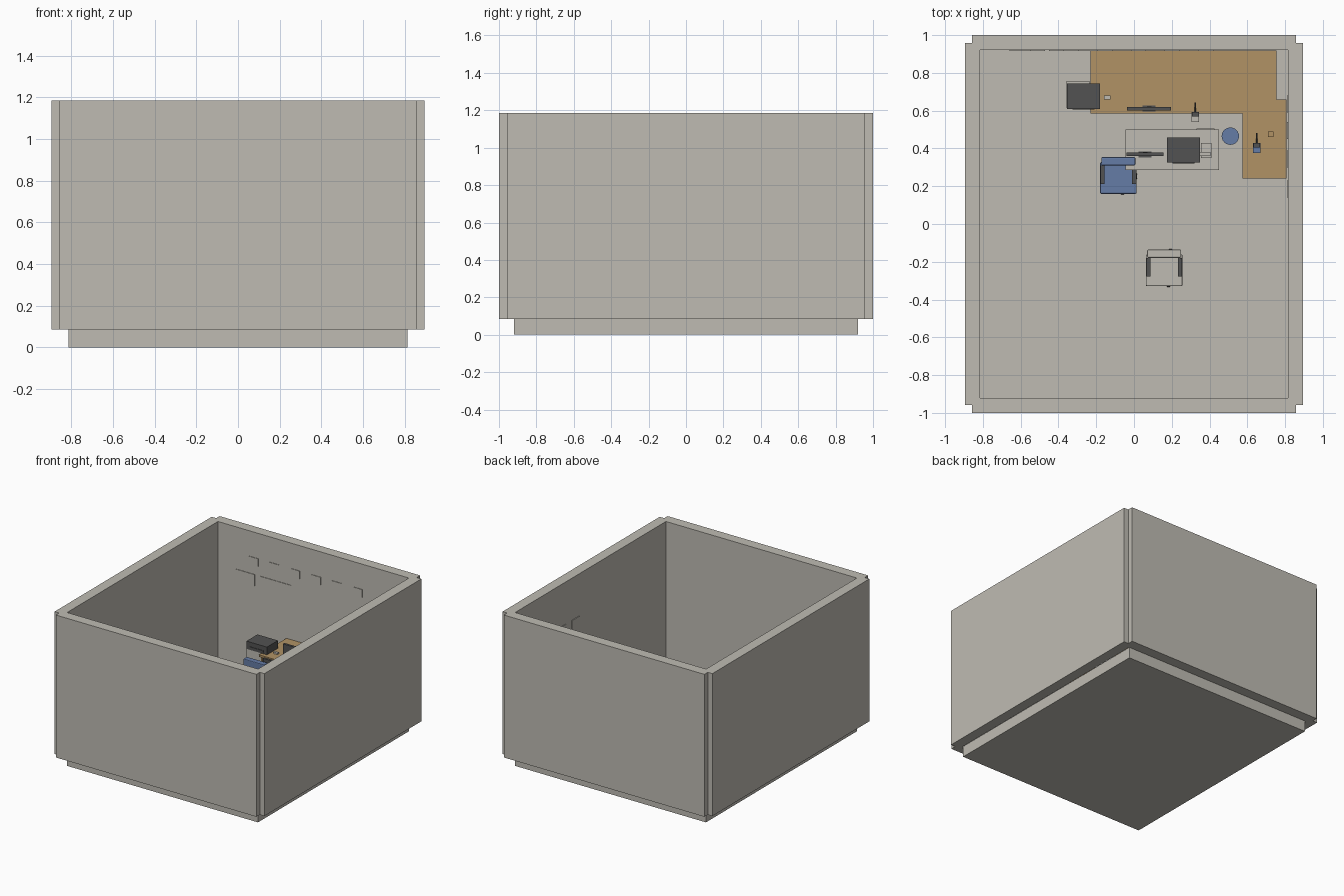
import bpy, bmesh, math
from mathutils import Matrix, Vector

if "Cube" in bpy.data.objects:
    bpy.data.objects.remove(bpy.data.objects["Cube"])


def material(name, rgb):
    m = bpy.data.materials.new(name)
    m.diffuse_color = (*rgb, 1)
    m.use_nodes = True
    m.node_tree.nodes["Principled BSDF"].inputs["Base Color"].default_value = m.diffuse_color
    return m


STONE = material("warm_grey", (0.52, 0.50, 0.45))
WOOD = material("wood_brown", (0.44, 0.29, 0.13))
BLUE = material("muted_blue", (0.13, 0.20, 0.38))
DARK = material("charcoal", (0.085, 0.085, 0.085))


def finish(name, bm, mat, bevel=0):
    mesh = bpy.data.meshes.new(name)
    bmesh.ops.recalc_face_normals(bm, faces=bm.faces)
    bm.to_mesh(mesh)
    bm.free()
    mesh.materials.append(mat)
    ob = bpy.data.objects.new(name, mesh)
    bpy.context.collection.objects.link(ob)
    if bevel:
        mod = ob.modifiers.new("soft_edges", 'BEVEL')
        mod.width = bevel
        mod.segments = 2
    return ob


def box(name, x, y, z, mat, bevel=0):
    """Box given by its (min, max) range on each axis."""
    bm = bmesh.new()
    size = [r[1] - r[0] for r in (x, y, z)]
    mid = [(r[0] + r[1]) / 2 for r in (x, y, z)]
    bmesh.ops.create_cube(bm, size=1, matrix=Matrix.Translation(mid) @ Matrix.Diagonal((*size, 1)))
    return finish(name, bm, mat, bevel)


def rod(name, a, b, r, mat, r2=None, sides=16):
    """Cylinder or cone from point a to point b."""
    a, b = Vector(a), Vector(b)
    d = b - a
    bm = bmesh.new()
    m = Matrix.Translation((a + b) / 2) @ d.to_track_quat('Z', 'Y').to_matrix().to_4x4()
    bmesh.ops.create_cone(bm, cap_ends=True, segments=sides, radius1=r,
                          radius2=r if r2 is None else r2, depth=d.length, matrix=m)
    ob = finish(name, bm, mat)
    for p in ob.data.polygons:
        p.use_smooth = len(p.vertices) == 4
    return ob


def slab(name, outline, z0, z1, mat):
    """Flat plate extruded from a plan outline."""
    bm = bmesh.new()
    face = bm.faces.new([bm.verts.new((x, y, z0)) for x, y in outline])
    top = bmesh.ops.extrude_face_region(bm, geom=[face])
    bmesh.ops.translate(bm, vec=(0, 0, z1 - z0),
                        verts=[v for v in top['geom'] if isinstance(v, bmesh.types.BMVert)])
    return finish(name, bm, mat)


FLOOR, WALL_TOP, DESK = 0.085, 1.185, 0.44

# Room shell
box("floor_slab", (-0.815, 0.815), (-0.92, 0.92), (0, FLOOR), STONE)
for name, s in (("left", -1), ("right", 1)):
    box(name + "_wall", sorted((s * 0.816, s * 0.896)), (-0.958, 0.958), (FLOOR, WALL_TOP), STONE)
for name, s in (("front", -1), ("back", 1)):
    box(name + "_wall", (-0.857, 0.857), sorted((s * 0.92, s * 1.0)), (FLOOR, WALL_TOP), STONE)

# Picture plates on the back wall and the right wall
for i in range(6):
    x = -0.47 + 0.178 * i
    box("small_picture", (x - 0.08, x), (0.916, 0.921), (0.93, 0.99), STONE)
for x0, x1 in ((-0.66, -0.5), (-0.45, -0.19)):
    box("wide_picture", (x0, x1), (0.916, 0.921), (0.77, 0.86), STONE)
for y in (0.14, 0.30, 0.45, 0.59):
    box("side_picture", (0.811, 0.817), (y, y + 0.09), (0.76, 0.86), STONE)

# Corner desk in wood
slab("corner_desk_top", [(-0.23, 0.585), (0.575, 0.585), (0.575, 0.24), (0.808, 0.24),
                         (0.808, 0.66), (0.755, 0.66), (0.755, 0.919), (-0.23, 0.919)],
     DESK - 0.016, DESK, WOOD)
UNDER = (FLOOR, DESK - 0.016)
box("corner_desk_left_panel", (-0.225, -0.21), (0.60, 0.915), UNDER, WOOD)
box("corner_desk_end_panel", (0.585, 0.80), (0.25, 0.265), UNDER, WOOD)
box("corner_desk_back_panel", (-0.21, 0.75), (0.89, 0.905), (0.2, DESK - 0.016), WOOD)
box("corner_desk_side_panel", (0.785, 0.80), (0.265, 0.65), (0.2, DESK - 0.016), WOOD)
box("corner_desk_drawers", (0.60, 0.74), (0.66, 0.88), UNDER, WOOD)

# Second desk in grey
box("plain_desk_top", (-0.045, 0.45), (0.285, 0.50), (DESK - 0.035, DESK - 0.02), STONE)
for x in (-0.035, 0.425):
    box("plain_desk_leg_panel", (x, x + 0.015), (0.295, 0.49), (FLOOR, DESK - 0.035), STONE)
box("plain_desk_back_panel", (-0.02, 0.425), (0.47, 0.48), (0.2, DESK - 0.035), STONE)
box("plain_desk_drawers", (0.33, 0.425), (0.30, 0.505), (0.2, DESK - 0.035), STONE)
for z in (0.25, 0.33):
    box("drawer_handle", (0.36, 0.40), (0.292, 0.30), (z, z + 0.008), DARK)


# Printers: body, paper tray and slot
def printer(x, y, z):
    box("printer_body", (x, x + 0.175), (y, y + 0.134), (z, z + 0.06), DARK)
    box("printer_tray", (x + 0.03, x + 0.145), (y - 0.004, y), (z + 0.01, z + 0.025), DARK)


box("printer_cabinet", (-0.358, -0.235), (0.615, 0.756), (FLOOR, DESK + 0.002), STONE)
printer(-0.355, 0.61, DESK + 0.003)
printer(0.175, 0.325, DESK - 0.02)


# Monitors with stand and keyboard
def monitor(x0, x1, y, z):
    c = (x0 + x1) / 2
    box("monitor_screen", (x0, x1), (y - 0.009, y + 0.009), (z + 0.03, z + 0.13), DARK)
    box("monitor_neck", (c - 0.012, c + 0.012), (y, y + 0.012), (z, z + 0.07), DARK)
    box("monitor_foot", (c - 0.035, c + 0.035), (y - 0.016, y + 0.016), (z, z + 0.006), DARK)


monitor(-0.037, 0.197, 0.611, DESK)
monitor(-0.04, 0.157, 0.369, DESK - 0.02)


# Handsets with an aerial
def handset(x, y, z, mat):
    box("handset_body", (x - 0.02, x + 0.02), (y - 0.028, y + 0.025), (z, z + 0.025), mat)
    box("handset_grip", (x - 0.018, x + 0.018), (y, y + 0.025), (z + 0.025, z + 0.034), DARK)
    rod("handset_aerial", (x, y + 0.025, z + 0.02), (x, y + 0.075, z + 0.04), 0.004, DARK, sides=8)


handset(0.325, 0.568, DESK, STONE)
handset(0.65, 0.405, DESK, BLUE)

# Small desk items
box("mouse", (-0.16, -0.125), (0.66, 0.68), (DESK, DESK + 0.012), STONE)
box("pen_pot", (0.71, 0.738), (0.461, 0.489), (DESK, DESK + 0.035), WOOD)
box("paper_stack", (0.355, 0.41), (0.35, 0.43), (DESK - 0.02, DESK - 0.01), STONE)
box("desk_stapler", (0.345, 0.405), (0.36, 0.38), (DESK - 0.01, DESK + 0.01), STONE)

# Waste bin
rod("waste_bin", (0.51, 0.465, FLOOR), (0.51, 0.465, 0.24), 0.036, BLUE, r2=0.046, sides=24)


# Swivel chairs: seat, back, armrests and five-spoke base
def chair(x, y, mat):
    box("chair_seat", (x - 0.097, x + 0.097), (y - 0.097, y + 0.07), (0.265, 0.305), mat, 0.006)
    box("chair_back", (x - 0.09, x + 0.09), (y + 0.053, y + 0.097), (0.305, 0.53), mat, 0.006)
    for s in (-1, 1):
        a, b = sorted((x + s * 0.073, x + s * 0.095))
        box("chair_armrest", (a, b), (y - 0.045, y + 0.053), (0.375, 0.39), DARK)
        box("chair_arm_post", (a, b), (y - 0.01, y + 0.01), (0.29, 0.375), DARK)
    rod("chair_column", (x, y, 0.13), (x, y, 0.265), 0.014, DARK)
    for i in range(5):
        t = math.radians(72 * i - 75)
        px, py = x + 0.09 * math.cos(t), y + 0.09 * math.sin(t)
        rod("chair_spoke", (x, y, 0.135), (px, py, 0.118), 0.009, DARK, sides=8)
        rod("chair_caster", (px - 0.008, py, 0.1), (px + 0.008, py, 0.1), 0.015, DARK, sides=12)


chair(-0.083, 0.257, BLUE)
chair(0.16, -0.232, STONE)
